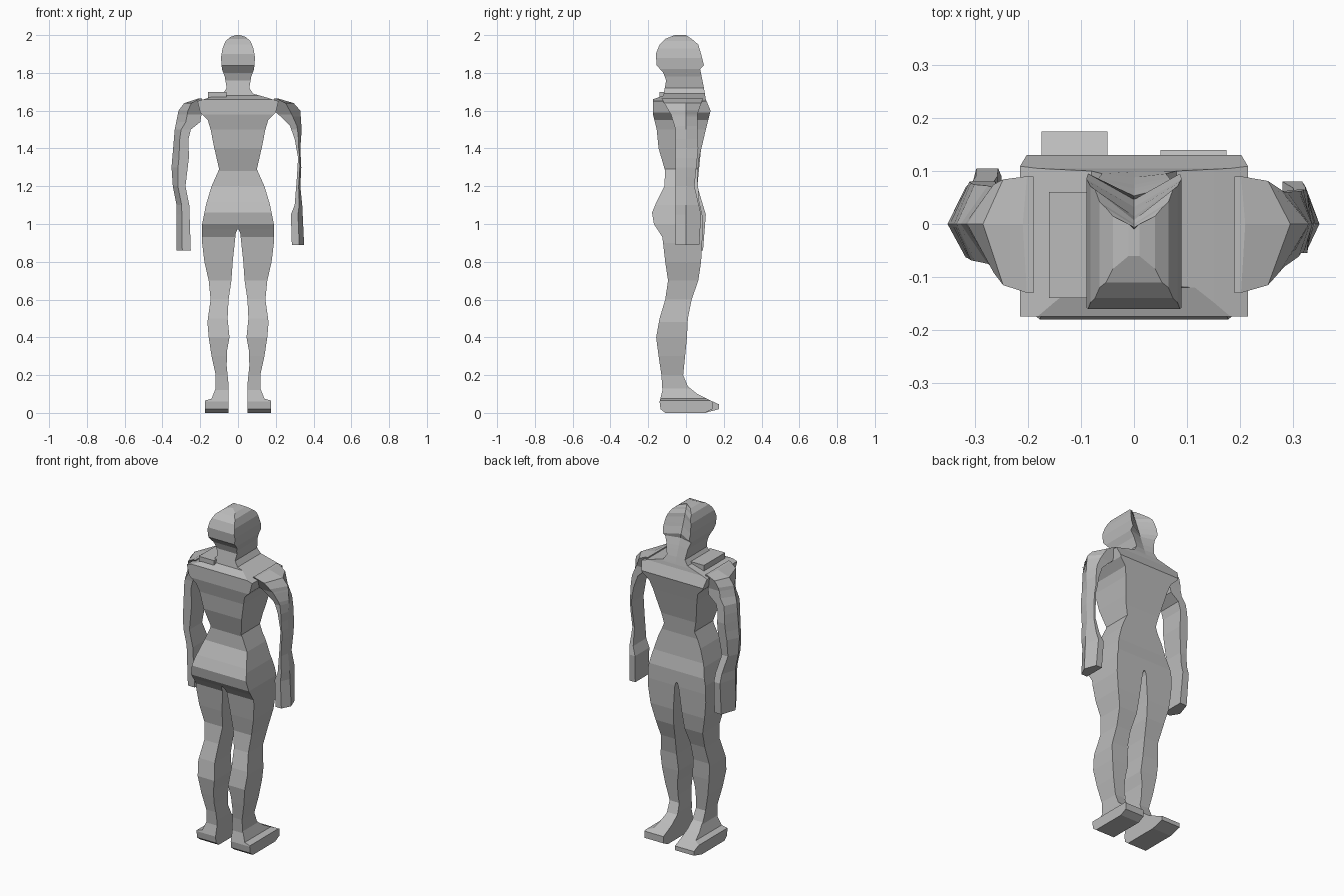
import bpy, bmesh

old = bpy.data.objects.get("Cube")
if old:
    bpy.data.objects.remove(old, do_unlink=True)

grey = bpy.data.materials.new("plain grey")
grey.use_nodes = True
GREY = (0.5, 0.5, 0.5, 1)
grey.diffuse_color = GREY
grey.node_tree.nodes["Principled BSDF"].inputs["Base Color"].default_value = GREY


def at(profile, z):
    """Linear interpolation through (z, value) points listed from low to high."""
    if z <= profile[0][0]:
        return profile[0][1]
    for (za, a), (zb, b) in zip(profile, profile[1:]):
        if z <= zb:
            return a + (b - a) * (z - za) / (zb - za)
    return profile[-1][1]


def heights(low, high, *profiles):
    inside = {z for p in profiles for z, v in p if low < z < high}
    return sorted(inside | {low, high})


def loft(name, rings):
    """Skin a stack of equal-sized rings and cap both ends."""
    bm = bmesh.new()
    stack = [[bm.verts.new(p) for p in ring] for ring in rings]
    n = len(stack[0])
    for a, b in zip(stack, stack[1:]):
        for i in range(n):
            j = (i + 1) % n
            bm.faces.new((a[i], a[j], b[j], b[i]))
    bm.faces.new(stack[0])
    bm.faces.new(stack[-1])
    bmesh.ops.recalc_face_normals(bm, faces=bm.faces)
    mesh = bpy.data.meshes.new(name)
    bm.to_mesh(mesh)
    bm.free()
    mesh.materials.append(grey)
    ob = bpy.data.objects.new(name, mesh)
    bpy.context.collection.objects.link(ob)
    return ob


# Side outline: rear and chest sides of the body
rear = [(0, -.11), (.02, -.135), (.06, -.14), (.12, -.125), (.2, -.13), (.3, -.145),
        (.4, -.158), (.5, -.14), (.6, -.11), (.7, -.095), (.8, -.11), (.93, -.125),
        (.97, -.15), (1.0, -.17), (1.06, -.18), (1.12, -.155), (1.2, -.115),
        (1.28, -.11), (1.4, -.145), (1.5, -.155), (1.58, -.175), (1.66, -.175),
        (1.68, -.12), (1.76, -.105), (1.8, -.12), (1.84, -.155), (1.9, -.16),
        (1.95, -.14), (1.98, -.11), (2, -.06)]
fore = [(0, .1), (.02, .175), (.045, .175), (.07, .12), (.1, .06), (.14, .01),
        (.2, -.015), (.4, .005), (.5, .01), (.6, .03), (.7, .065), (.8, .08),
        (.95, .088), (1.04, .088), (1.12, .07), (1.25, .06), (1.35, .07),
        (1.5, .105), (1.6, .13), (1.66, .105), (1.72, .095), (1.82, .075),
        (1.84, .095), (1.9, .08), (1.95, .065), (1.98, .03), (2, 0)]

# Half width of the trunk, neck and head
width = [(.97, .19), (1.0, .19), (1.1, .17), (1.2, .14), (1.29, .10), (1.4, .125),
         (1.5, .145), (1.55, .16), (1.59, .2), (1.65, .215), (1.67, .15), (1.69, .08),
         (1.72, .06), (1.78, .07), (1.82, .085), (1.88, .09), (1.93, .082),
         (1.97, .065), (1.99, .04), (2, .01)]


def trunk_ring(z):
    w, b, f = at(width, z), at(rear, z), at(fore, z)
    # The face and throat form one shallow valley between the cheeks
    middle = min(f, .13 - (z - 1.6) * .35) if z > 1.6 else f
    return [(-w, b, z), (0, b, z), (w, b, z), (w, f, z), (0, middle, z), (-w, f, z)]


def trunk_part(name, low, high):
    loft(name, [trunk_ring(z) for z in heights(low, high, width, rear, fore)])


trunk_part("torso", .97, 1.66)
trunk_part("neck", 1.66, 1.8)
trunk_part("head", 1.8, 2)

# Legs and feet
leg_out = [(0, .175), (.065, .175), (.075, .14), (.13, .118), (.2, .118), (.3, .14),
           (.4, .155), (.48, .162), (.6, .145), (.7, .155), (.8, .178), (.9, .19), (.98, .19)]
leg_in = [(0, .05), (.15, .05), (.25, .06), (.33, .058), (.4, .045), (.5, .055),
          (.6, .05), (.7, .035), (.8, .028), (.95, .012), (.98, 0)]


def leg_part(name, side, low, high, toe):
    rings = []
    for z in heights(low, high, leg_out, leg_in, rear, fore):
        o, i = side * at(leg_out, z), side * at(leg_in, z)
        b, f = at(rear, z), min(toe, at(fore, z))
        rings.append([(i, b, z), (o, b, z), (o, f, z), (i, f, z)])
    loft(name, rings)


for label, side, toe in (("left", 1, .14), ("right", -1, .18)):
    leg_part(label + "_leg", side, .14, .98, toe)
    leg_part(label + "_foot", side, 0, .14, toe)

# Arms hang unevenly: outer edge, inner edge, rear edge and front edge by height
left_arm = (
    [(.89, .35), (1.1, .34), (1.2, .33), (1.3, .335), (1.4, .33), (1.5, .337),
     (1.6, .33), (1.64, .295), (1.665, .21)],
    [(.89, .285), (1.05, .28), (1.1, .30), (1.25, .312), (1.35, .318), (1.45, .30),
     (1.52, .275), (1.57, .225), (1.6, .19)],
    [(.89, -.055), (1.5, -.055), (1.58, -.08), (1.665, -.13)],
    [(.89, .07), (1.05, .08), (1.2, .045), (1.4, .065), (1.58, .06), (1.665, .09)])
right_arm = (
    [(.86, .325), (1.1, .325), (1.2, .345), (1.3, .352), (1.5, .335), (1.6, .315),
     (1.64, .285), (1.665, .21)],
    [(.86, .25), (1.1, .258), (1.2, .278), (1.35, .26), (1.45, .262), (1.5, .25),
     (1.54, .2), (1.6, .19)],
    [(.86, -.05), (1.2, -.06), (1.5, -.07), (1.58, -.08), (1.665, -.13)],
    [(.86, .09), (1.05, .105), (1.2, .06), (1.4, .08), (1.58, .07), (1.665, .09)])

for label, side, arm in (("left", 1, left_arm), ("right", -1, right_arm)):
    rings = []
    for z in heights(arm[0][0][0], 1.665, *arm):
        o, i, b, f = (at(p, z) for p in arm)
        m = i + (o - i) * .6
        rings.append([(side * x, y, z) for x, y in
                      ((i, b), (m, b), (o, 0), (m, f), (i, f))])
    loft(label + "_arm", rings)

# Raised collar on the right shoulder
loft("shoulder_ridge", [[(-.16, -.14, z), (-.06, -.14, z), (-.06, .06, z), (-.16, .06, z)]
                        for z in (1.64, 1.7)])
